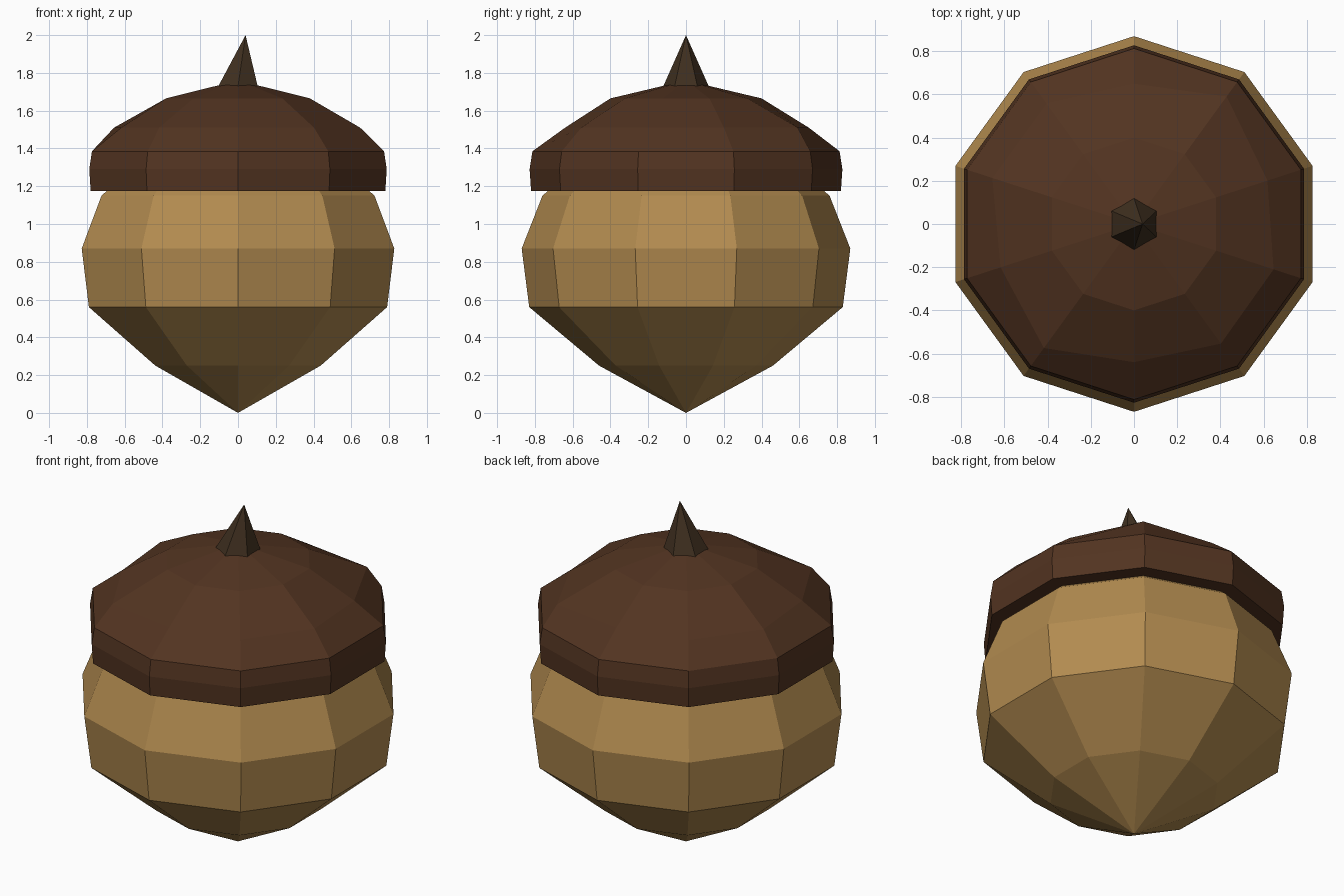
import bpy, bmesh
from math import cos, sin, pi

if "Cube" in bpy.data.objects:
    bpy.data.objects.remove(bpy.data.objects["Cube"])


def lathe(name, profile, sides, color, tip_shift=0.0, jitter=None):
    """Flat-faced solid from (radius, z) rings; a zero radius makes a single point."""
    bm = bmesh.new()
    rings = []
    for i, (r, z) in enumerate(profile):
        if r == 0:
            x = tip_shift if i == len(profile) - 1 else 0
            rings.append([bm.verts.new((x, 0, z))])
            continue
        ring = []
        for k in range(sides):
            a = -pi / 2 + 2 * pi * k / sides
            rr = jitter[1][k] if jitter and jitter[0] == i else r
            ring.append(bm.verts.new((rr * cos(a), rr * sin(a), z)))
        rings.append(ring)
    for lo, hi in zip(rings, rings[1:]):
        for k in range(sides):
            n = (k + 1) % sides
            if len(lo) == 1:
                bm.faces.new((lo[0], hi[n], hi[k]))
            elif len(hi) == 1:
                bm.faces.new((lo[k], lo[n], hi[0]))
            else:
                bm.faces.new((lo[k], lo[n], hi[n], hi[k]))
    if len(rings[0]) > 1:
        bm.faces.new(rings[0][::-1])
    bmesh.ops.recalc_face_normals(bm, faces=bm.faces)
    mesh = bpy.data.meshes.new(name)
    bm.to_mesh(mesh)
    bm.free()
    mat = bpy.data.materials.new(name + "_color")
    mat.diffuse_color = (*color, 1)
    mat.use_nodes = True
    mat.node_tree.nodes["Principled BSDF"].inputs["Base Color"].default_value = mat.diffuse_color
    mesh.materials.append(mat)
    obj = bpy.data.objects.new(name, mesh)
    bpy.context.collection.objects.link(obj)
    return obj


# Nut body, pointed at the bottom and closing inside the cap
lathe("nut", [(0, 0), (0.46, 0.25), (0.83, 0.56), (0.87, 0.87), (0.76, 1.15),
              (0.46, 1.4), (0, 1.5)], 10, (0.45, 0.26, 0.08))

# Cap with a slightly uneven, hand-shaped shoulder ring
shoulder = [0.64, 0.685, 0.68, 0.65, 0.73, 0.65, 0.69, 0.69, 0.65, 0.71]
lathe("cap", [(0.82, 1.175), (0.828, 1.29), (0.813, 1.385), (0.68, 1.51),
              (0.4, 1.665), (0, 1.76)], 10, (0.085, 0.034, 0.015),
      jitter=(3, shoulder))

# Six-sided stem with a leaning tip
lathe("stem", [(0.12, 1.73), (0, 2.0)], 6, (0.05, 0.029, 0.014), tip_shift=0.04)
